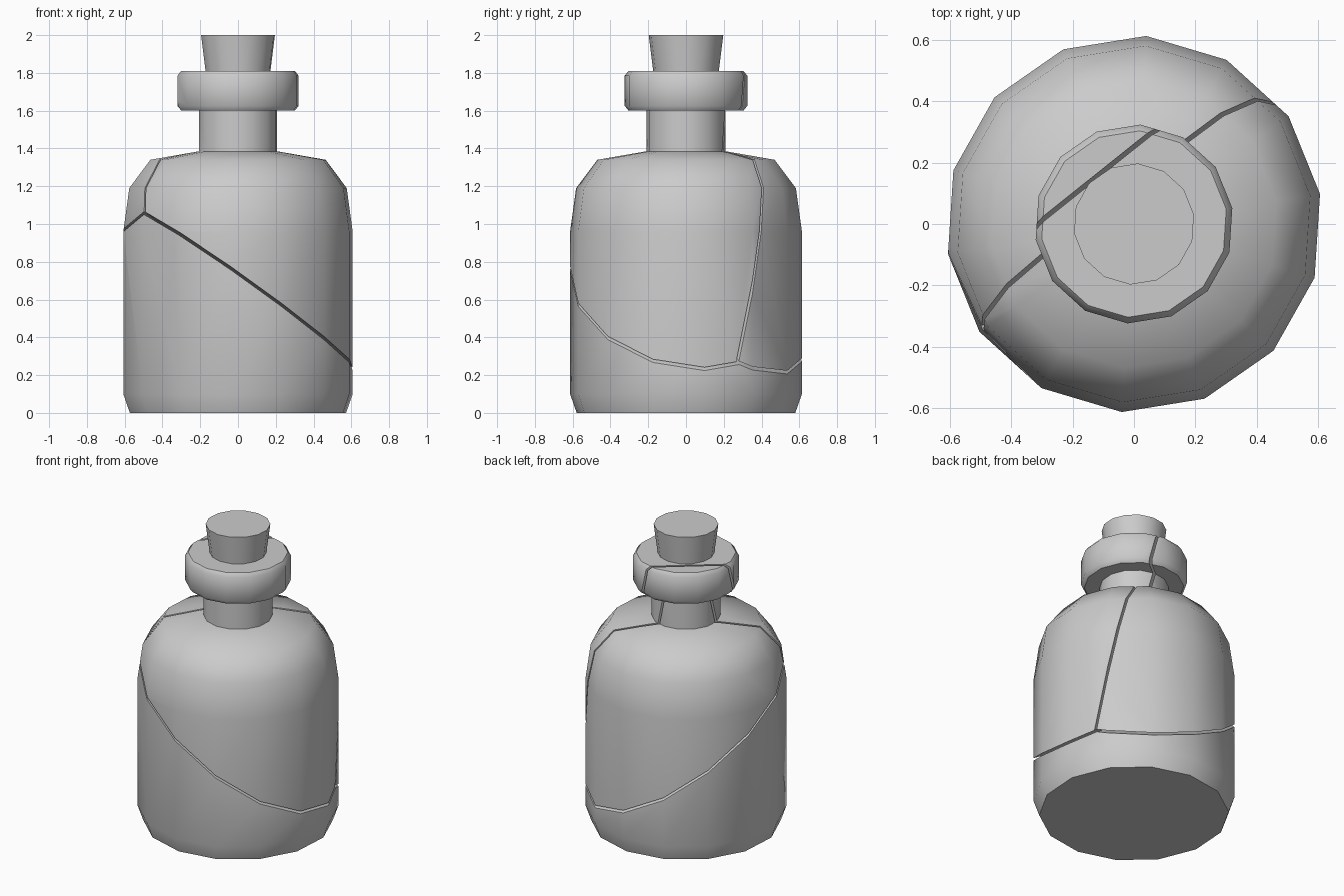
import bpy, bmesh, math
from mathutils import Vector

cube = bpy.data.objects.get("Cube")
if cube:
    bpy.data.objects.remove(cube, do_unlink=True)

SIDES = 14
TURN = math.radians(86.3)
GAP = 0.007

grey = bpy.data.materials.new("plain grey")
grey.use_nodes = True
colour = (0.6, 0.6, 0.6, 1)
grey.diffuse_color = colour
grey.node_tree.nodes["Principled BSDF"].inputs["Base Color"].default_value = colour

# (radius, height) outlines
BOTTLE = [(0.58, 0), (0.615, 0.1), (0.615, 0.96), (0.583, 1.19), (0.47, 1.34),
          (0.21, 1.385), (0.21, 1.6), (0.305, 1.6), (0.325, 1.625),
          (0.325, 1.785), (0.305, 1.81)]
CORK = [(0.15, 1.62), (0.198, 2.0)]


def revolve(profile):
    """Closed solid of revolution with flat ends."""
    bm = bmesh.new()
    rings = [[bm.verts.new((r * math.cos(TURN + i * math.tau / SIDES),
                            r * math.sin(TURN + i * math.tau / SIDES), z))
              for i in range(SIDES)] for r, z in profile]
    for low, high in zip(rings, rings[1:]):
        for i in range(SIDES):
            j = (i + 1) % SIDES
            bm.faces.new((low[i], low[j], high[j], high[i]))
    bm.faces.new(rings[0][::-1])
    bm.faces.new(rings[-1])
    return bm


def slice_off(bm, point, normal):
    """Remove what lies along the normal, leave half a gap, close the cut."""
    n = Vector(normal).normalized()
    bmesh.ops.bisect_plane(bm, geom=bm.verts[:] + bm.edges[:] + bm.faces[:],
                           plane_co=Vector(point) - n * GAP, plane_no=n,
                           clear_outer=True)
    bmesh.ops.holes_fill(bm, edges=[e for e in bm.edges if e.is_boundary], sides=0)


def make_part(name, profile, cuts=()):
    bm = revolve(profile)
    for point, normal in cuts:
        slice_off(bm, point, normal)
    bmesh.ops.recalc_face_normals(bm, faces=bm.faces[:])
    mesh = bpy.data.meshes.new(name)
    bm.to_mesh(mesh)
    bm.free()
    mesh.materials.append(grey)
    obj = bpy.data.objects.new(name, mesh)
    bpy.context.collection.objects.link(obj)
    bpy.ops.object.select_all(action='DESELECT')
    obj.select_set(True)
    bpy.context.view_layer.objects.active = obj
    bpy.ops.object.shade_smooth_by_angle(angle=math.radians(48))


def flip(cut):
    return cut[0], -Vector(cut[1])


# Crack planes: normals point up for the slopes, to the front for the upright one
front_slope = ((0, 0, 0.671), (0.704, 0.111, 1))
back_slope = ((0, 0, 0.654), (0.424, 0.581, 1))
upright = ((0.535, 0.27, 0.265), (0.68, -0.852, 0.226))

# Broken bottle shards
make_part("bottle_base", BOTTLE, [front_slope, back_slope])
make_part("bottle_front_shard", BOTTLE, [flip(front_slope), flip(upright)])
make_part("bottle_back_shard", BOTTLE, [flip(back_slope), upright])

# Stopper
make_part("cork", CORK)
